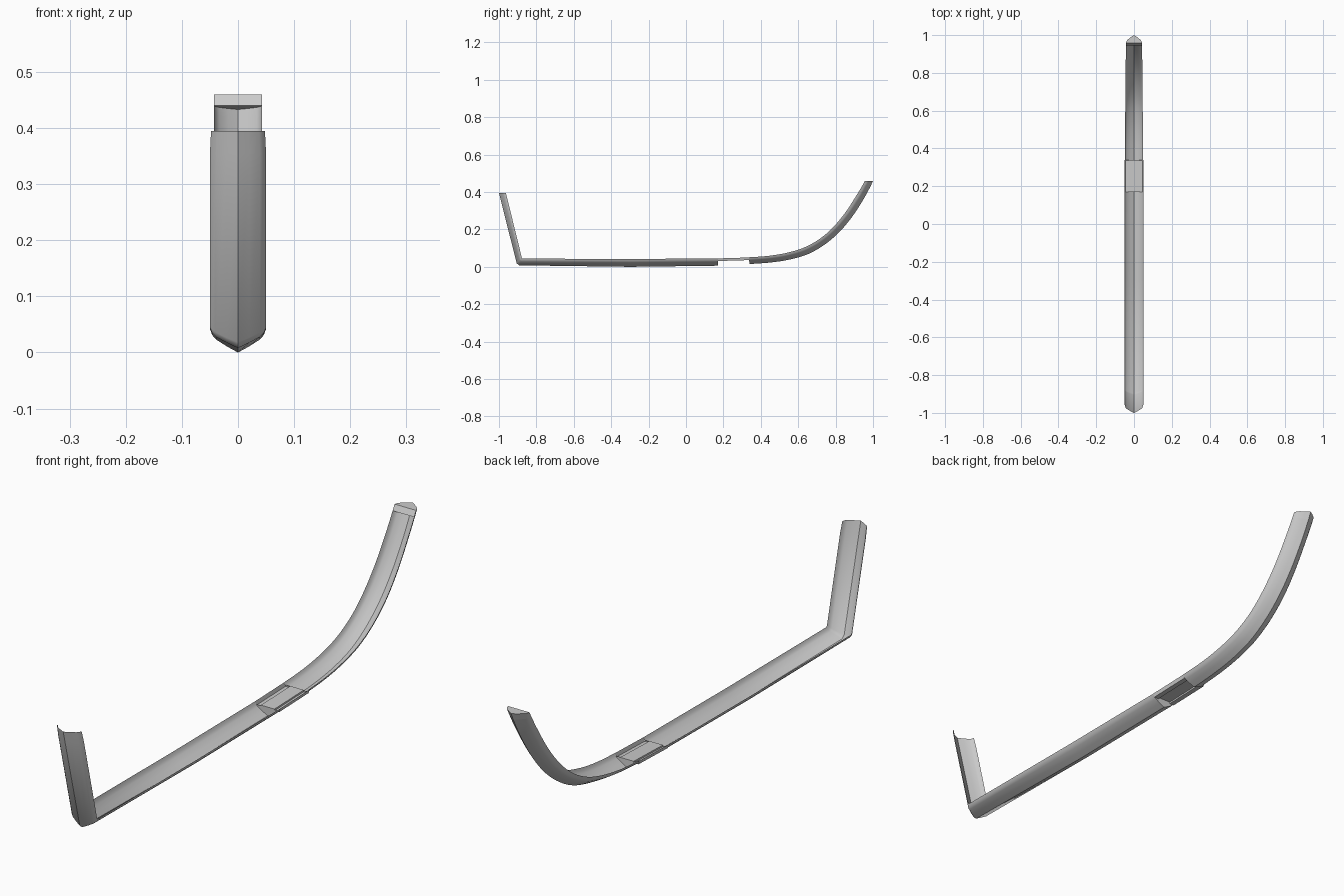
import bpy, bmesh
from mathutils import Vector

if "Cube" in bpy.data.objects:
    bpy.data.objects.remove(bpy.data.objects["Cube"])

# Half section, (width fraction, depth fraction from keel line to rim)
HALF = [(1, 1), (0.92, 0.74), (0.78, 0.55), (0.4, 0.26), (0, 0)]
SECTION = HALF + [(-w, d) for w, d in HALF[-2::-1]]


def ring(row):
    """Row: keel y, keel z, rim y, rim z, half width."""
    ky, kz, ry, rz, w = row
    return [Vector((f * w, ky + (ry - ky) * d, kz + (rz - kz) * d)) for f, d in SECTION]


def finish(name, bm, angle=0.6):
    me = bpy.data.meshes.new(name)
    bmesh.ops.remove_doubles(bm, verts=bm.verts, dist=1e-5)
    bmesh.ops.recalc_face_normals(bm, faces=bm.faces)
    bm.to_mesh(me)
    bm.free()
    ob = bpy.data.objects.new(name, me)
    bpy.context.collection.objects.link(ob)
    bpy.ops.object.select_all(action='DESELECT')
    ob.select_set(True)
    bpy.context.view_layer.objects.active = ob
    bpy.ops.object.shade_smooth_by_angle(angle=angle)
    return ob


def loft(bm, rings):
    rows = [[bm.verts.new(p) for p in r] for r in rings]
    for a, b in zip(rows, rows[1:]):
        for i in range(len(a) - 1):
            bm.faces.new((a[i], a[i + 1], b[i + 1], b[i]))
    return rows


def spline(rows, steps=4):
    """Smooth rows with a Catmull-Rom curve."""
    v = [rows[0]] + rows + [rows[-1]]
    out = []
    for p, q, r, s in zip(v, v[1:], v[2:], v[3:]):
        for k in range(steps):
            t = k / steps
            out.append([0.5 * (2 * b + (c - a) * t + (2 * a - 5 * b + 4 * c - d) * t * t
                               + (3 * b - a - 3 * c + d) * t ** 3)
                        for a, b, c, d in zip(p, q, r, s)])
    return out + [rows[-1]]


# Stern post and straight keel, an open V-shaped shell
aft = [(-1, .395, -.963, .395, .048), (-.99, .355, -.953, .355, .05),
       (-.905, .018, -.878, .05, .05), (-.892, .008, -.875, .044, .05),
       (-.3, 0, -.3, .042, .05), (.17, .006, .17, .045, .05)]
bm = bmesh.new()
loft(bm, [ring(r) for r in aft])
finish("keel_and_stern_post", bm)

# Curved bow stem with a solid tip
bow = [(.34, .015, .335, .051, .049), (.45, .023, .435, .058, .048),
       (.55, .038, .53, .073, .047), (.65, .067, .624, .1, .046),
       (.74, .118, .71, .146, .045), (.82, .186, .785, .21, .045),
       (.89, .27, .853, .292, .044), (.95, .363, .912, .383, .043),
       (.988, .433, .946, .44, .043)]
bm = bmesh.new()
rows = loft(bm, [ring(r) for r in spline(bow) + [(1, .46, .957, .46, .043)]])
bm.faces.new(rows[-1])
bm.faces.new(rows[-2])
bm.faces.new((rows[-2][0], rows[-2][-1], rows[-1][-1], rows[-1][0]))
finish("bow_stem", bm)

# Recess in the keel: side strips, floor and raised panel
half = [(.05, .046), (.046, .032), (.027, .032), (.027, .038)]
prof = half + [(-x, z) for x, z in half[::-1]]
bm = bmesh.new()
loft(bm, [[Vector((x, y, z + dz)) for x, z in prof] for y, dz in ((.17, -.001), (.338, .004))])
# End walls of the recess
for row, y, dz in ((aft[-1], .17, -.001), (bow[0], .338, .004)):
    edge = ring(row)[1:-1]
    bm.faces.new([bm.verts.new(p) for p in edge]
                 + [bm.verts.new((x, y, z + dz)) for x, z in prof[-2:0:-1]])
finish("keel_recess", bm, 0.3)
